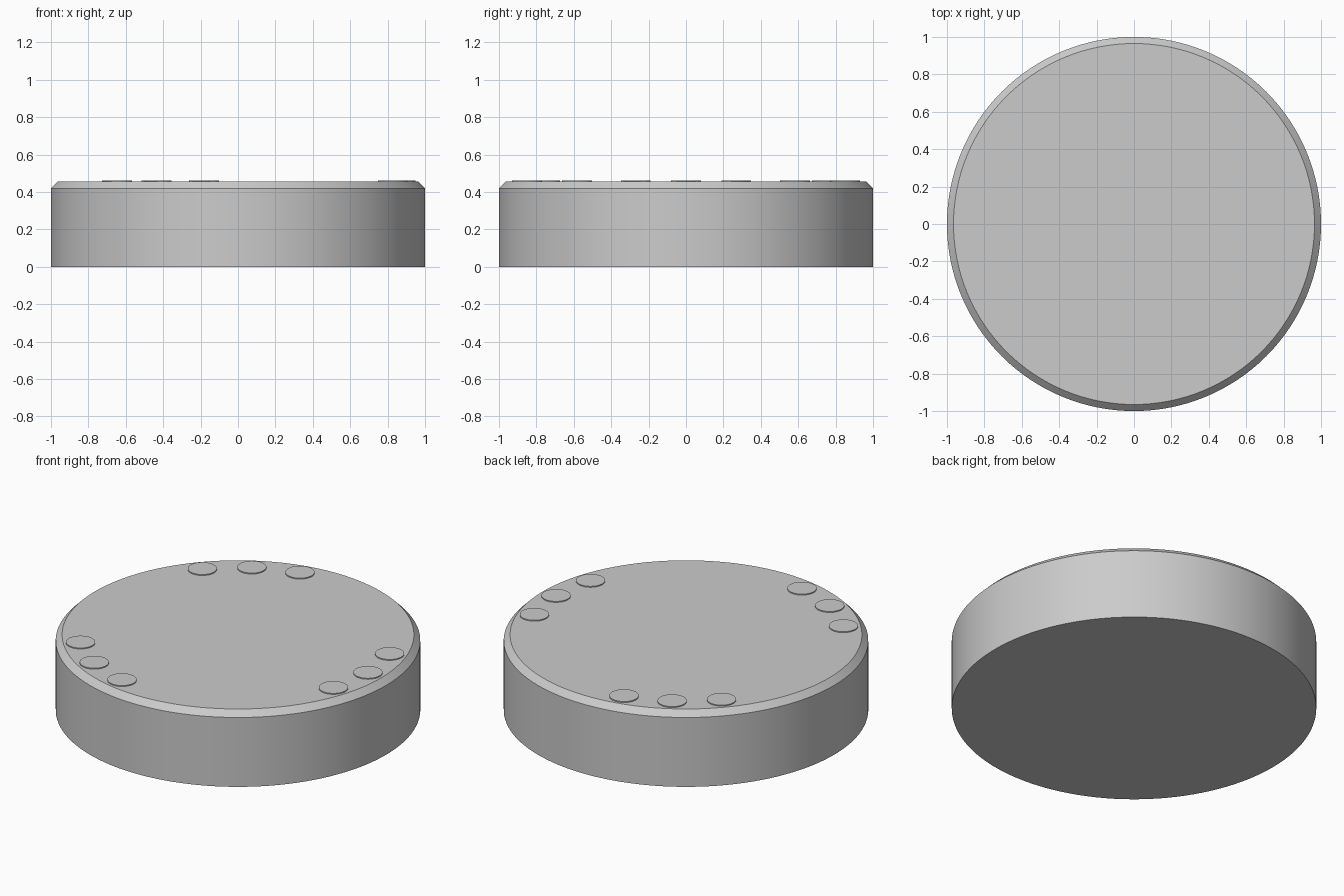
import bpy
from math import radians, cos, sin

if "Cube" in bpy.data.objects:
    bpy.data.objects.remove(bpy.data.objects["Cube"])

BODY_H, CHAMFER, DOT_TOP = 0.455, 0.035, 0.461


def cylinder(name, radius, z0, z1, x=0, y=0, sides=96):
    bpy.ops.mesh.primitive_cylinder_add(
        vertices=sides, radius=radius, depth=z1 - z0, location=(x, y, (z0 + z1) / 2))
    obj = bpy.context.object
    obj.name = name
    return obj


# Round body with a chamfered top rim
body = cylinder("body", 1.0, 0, BODY_H, sides=128)
weights = body.data.attributes.new("bevel_weight_edge", 'FLOAT', 'EDGE')
for edge in body.data.edges:
    if all(body.data.vertices[v].co.z > 0 for v in edge.vertices):
        weights.data[edge.index].value = 1.0
bevel = body.modifiers.new("rim_chamfer", 'BEVEL')
bevel.limit_method = 'WEIGHT'
bevel.width = CHAMFER
bevel.segments = 1
bpy.ops.object.modifier_apply(modifier=bevel.name)
bpy.ops.object.shade_smooth_by_angle(angle=radians(30))

# Three groups of three thin raised dots near the rim
for group in range(3):
    for i in (-1, 0, 1):
        a = radians(group * 120 + i * 18)
        cylinder(f"raised_dot_{group + 1}_{i + 2}", 0.08, BODY_H - 0.005, DOT_TOP,
                 0.87 * cos(a), 0.87 * sin(a), sides=48)
        bpy.ops.object.shade_smooth_by_angle(angle=radians(30))
